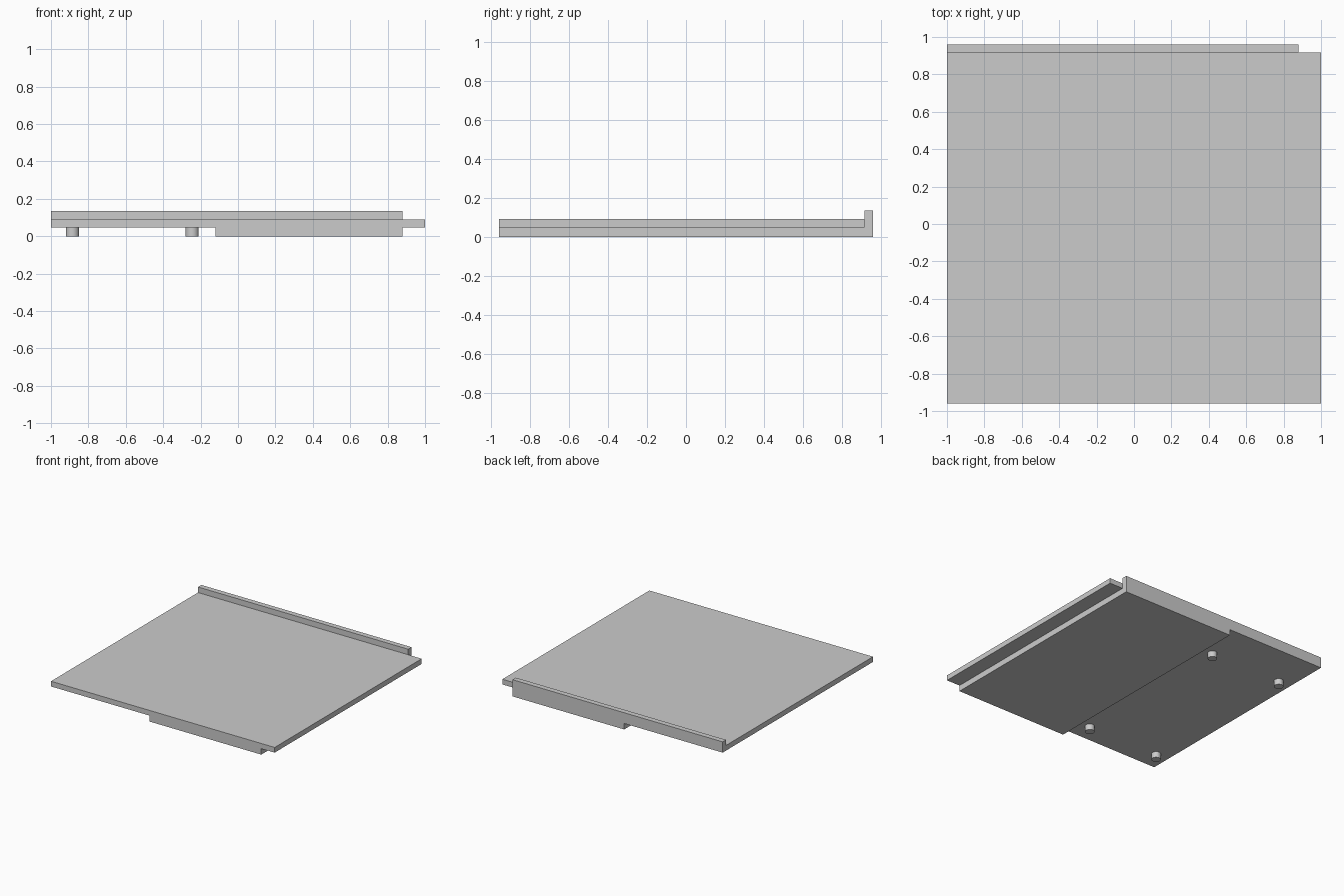
import bpy
import bmesh
from mathutils import Matrix, Vector

cube = bpy.data.objects.get("Cube")
if cube:
    bpy.data.objects.remove(cube, do_unlink=True)

grey = bpy.data.materials.new("plain grey")
grey.use_nodes = True
colour = (0.6, 0.6, 0.6, 1)
grey.diffuse_color = colour
grey.node_tree.nodes["Principled BSDF"].inputs["Base Color"].default_value = colour


def finish(name, bm):
    mesh = bpy.data.meshes.new(name)
    bm.to_mesh(mesh)
    bm.free()
    mesh.materials.append(grey)
    obj = bpy.data.objects.new(name, mesh)
    bpy.context.collection.objects.link(obj)
    return obj


def box(name, low, high):
    low, high = Vector(low), Vector(high)
    bm = bmesh.new()
    bmesh.ops.create_cube(bm, size=1, matrix=Matrix.Translation((low + high) / 2)
                          @ Matrix.Diagonal((*(high - low), 1)))
    return finish(name, bm)


def peg(name, x, y):
    bm = bmesh.new()
    bmesh.ops.create_cone(bm, cap_ends=True, segments=32, radius1=0.035, radius2=0.035,
                          depth=0.05, matrix=Matrix.Translation((x, y, 0.025)))
    obj = finish(name, bm)
    bpy.ops.object.select_all(action='DESELECT')
    obj.select_set(True)
    bpy.context.view_layer.objects.active = obj
    bpy.ops.object.shade_smooth_by_angle()


# Main flat panel
box("panel", (-1, -0.96, 0.048), (1, 0.917, 0.09))

# Thick block beneath the panel, reaching back under the lip
box("under_block", (-0.12, -0.96, 0), (0.88, 0.96, 0.048))

# Raised lip along the back edge
box("back_lip", (-1, 0.917, 0.048), (0.88, 0.96, 0.135))

# Four round pegs under the right half
for side, x in (("outer", -0.885), ("inner", -0.245)):
    for end, y in (("front", -0.8), ("back", 0.61)):
        peg(f"{end}_{side}_peg", x, y)
